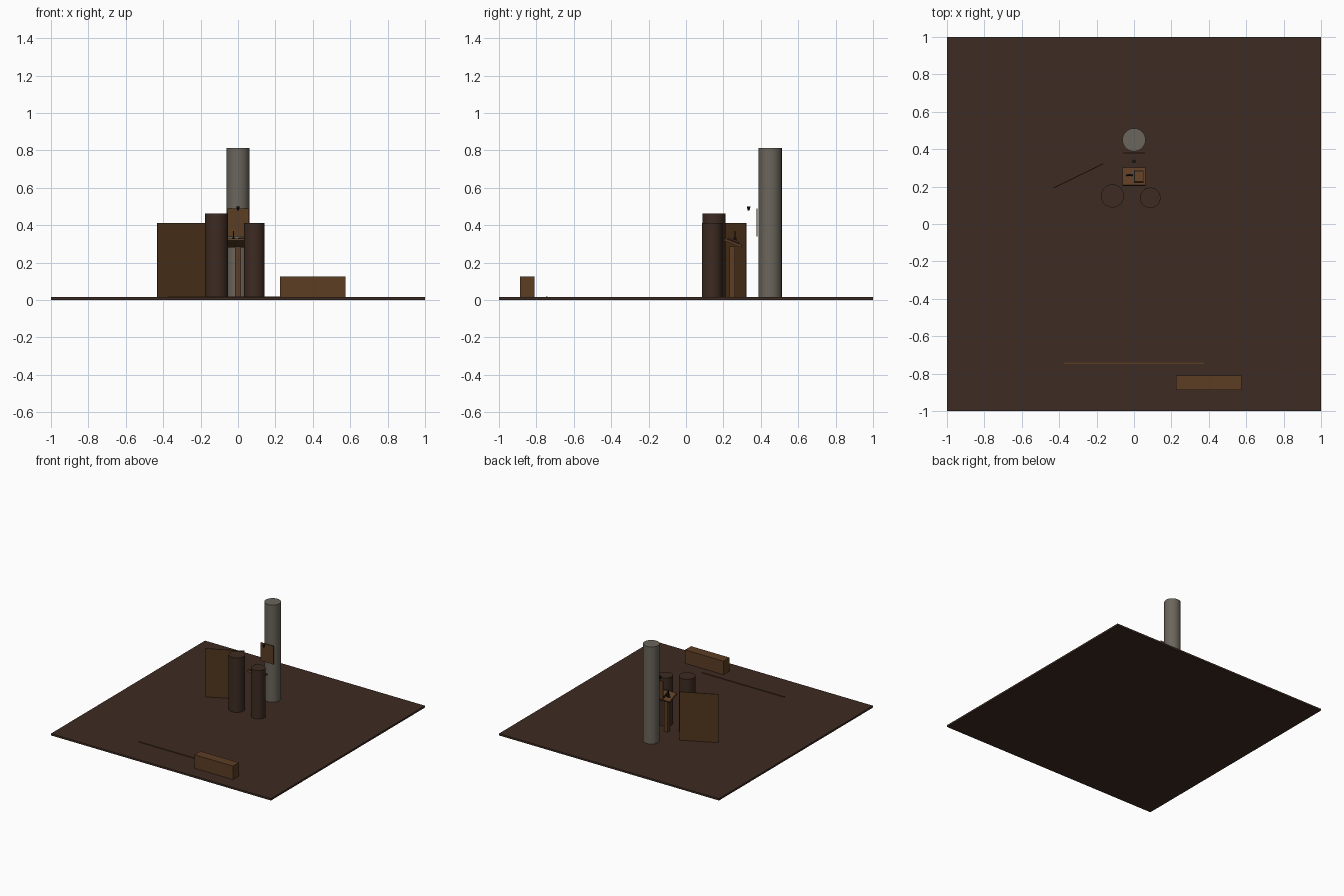
import bpy, math

cube = bpy.data.objects.get("Cube")
if cube:
    bpy.data.objects.remove(cube, do_unlink=True)


def material(name, hex_code):
    """Make one flat material from an sRGB hex colour."""
    col = []
    for i in (0, 2, 4):
        c = int(hex_code[i:i + 2], 16) / 255
        col.append(c / 12.92 if c < 0.04 else ((c + 0.055) / 1.055) ** 2.4)
    col.append(1.0)
    mat = bpy.data.materials.new(name)
    mat.use_nodes = True
    mat.diffuse_color = col
    bsdf = mat.node_tree.nodes["Principled BSDF"]
    bsdf.inputs["Base Color"].default_value = col
    bsdf.inputs["Roughness"].default_value = 0.9
    return mat


earth = material("dark earth brown", "3d2b22")
stone = material("grey stone", "6b665c")
wood = material("warm wood", "5c3d24")
panel_wood = material("deep panel wood", "50351c")
ink = material("near black", "1c1612")


def finish(name, mat):
    obj = bpy.context.object
    obj.name = name
    obj.data.materials.append(mat)
    return obj


def box(name, centre, size, mat, rotation=(0, 0, 0)):
    bpy.ops.mesh.primitive_cube_add(size=1, location=centre, rotation=rotation)
    obj = finish(name, mat)
    obj.scale = size
    return obj


def column(name, x, y, bottom, top, radius, mat, top_radius=None, sides=24):
    bpy.ops.mesh.primitive_cone_add(
        vertices=sides, radius1=radius, depth=top - bottom,
        radius2=radius if top_radius is None else top_radius,
        location=(x, y, (bottom + top) / 2))
    obj = finish(name, mat)
    bpy.ops.object.shade_smooth_by_angle(angle=math.radians(35))
    return obj


FLOOR = 0.015

# Ground slab with a thin threshold strip
box("floor_slab", (0, 0, FLOOR / 2), (2, 2, FLOOR), earth)
box("threshold_strip", (0, -0.745, FLOOR + 0.002), (0.75, 0.008, 0.006), wood)

# Tall stone pillar and the two shorter dark posts
column("stone_pillar", 0, 0.45, FLOOR, 0.813, 0.062, stone)
column("right_post", -0.115, 0.15, FLOOR, 0.463, 0.062, earth)
column("left_post", 0.087, 0.14, FLOOR, 0.413, 0.055, earth)

# Notice board on the pillar and the small hanging lamp before it
box("notice_board", (0, 0.38, 0.415), (0.115, 0.006, 0.15), wood)
column("small_lamp", 0, 0.335, 0.48, 0.5, 0.005, ink, top_radius=0.01, sides=8)

# Angled standing panel
box("standing_panel", (-0.298, 0.257, 0.213), (0.296, 0.005, 0.4),
    panel_wood, (0, 0, math.radians(26)))

# Low bench
box("bench", (0.4, -0.848, 0.07), (0.35, 0.078, 0.112), wood)

# Lectern: post, tilted desk, and the things on the desk
TILT = -0.38
box("lectern_post", (0, 0.247, 0.15), (0.03, 0.03, 0.275), wood)
box("lectern_desk", (0, 0.252, 0.305), (0.122, 0.1, 0.014), wood, (TILT, 0, 0))


def on_desk(x, y, lift):
    return (x, y, 0.305 + lift + (y - 0.252) * math.tan(TILT))


box("book_cover", on_desk(0.026, 0.253, 0.011), (0.05, 0.066, 0.008),
    ink, (TILT, 0, 0))
box("book_page", on_desk(0.026, 0.253, 0.017), (0.042, 0.058, 0.006),
    wood, (TILT, 0, 0))
column("pen_holder", -0.024, 0.262, 0.305, 0.335, 0.007, ink, sides=12)
column("pen", -0.024, 0.262, 0.335, 0.368, 0.003, ink, top_radius=0.002, sides=8)
box("pen_rest", on_desk(-0.024, 0.262, 0.011), (0.036, 0.008, 0.008),
    ink, (TILT, 0, 0))
